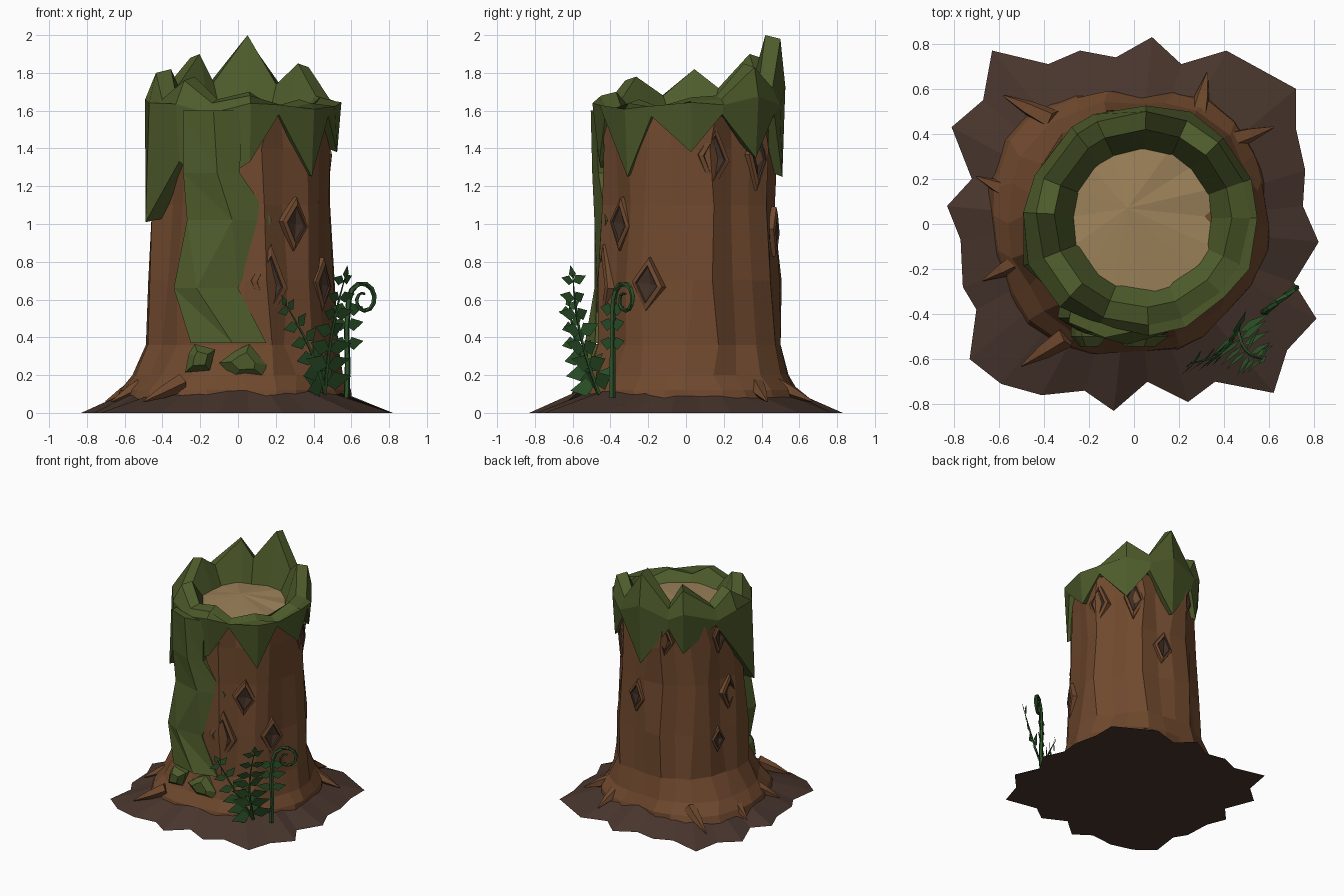
import bpy, bmesh, math, random
from mathutils import Vector

if "Cube" in bpy.data.objects:
    bpy.data.objects.remove(bpy.data.objects["Cube"])

random.seed(4)


def mat(name, rgb):
    m = bpy.data.materials.new(name)
    m.diffuse_color = (*rgb, 1)
    m.use_nodes = True
    m.node_tree.nodes["Principled BSDF"].inputs["Base Color"].default_value = m.diffuse_color
    return m


BARK = mat("bark", (0.16, 0.066, 0.027))
HOLLOW = mat("dark_bark", (0.055, 0.03, 0.02))
WOOD = mat("cut_wood", (0.33, 0.22, 0.10))
MOSS = mat("moss", (0.075, 0.105, 0.024))
DIRT = mat("dirt", (0.065, 0.036, 0.026))
FERN = mat("fern_green", (0.025, 0.085, 0.022))


def build(name, verts, faces, *mats, slots=None, fix=True):
    me = bpy.data.meshes.new(name)
    me.from_pydata([tuple(v) for v in verts], [], faces)
    for m in mats:
        me.materials.append(m)
    if slots:
        for p, s in zip(me.polygons, slots):
            p.material_index = s
    if fix:
        bm = bmesh.new()
        bm.from_mesh(me)
        bmesh.ops.recalc_face_normals(bm, faces=bm.faces)
        bm.to_mesh(me)
        bm.free()
    ob = bpy.data.objects.new(name, me)
    bpy.context.collection.objects.link(ob)
    return ob


def loft(name, rings, m, caps=True, wrap=False):
    n = len(rings[0])
    verts = [v for r in rings for v in r]
    faces = []
    for i in range(len(rings) if wrap else len(rings) - 1):
        a, b = i * n, (i + 1) % len(rings) * n
        faces += [(a + j, a + (j + 1) % n, b + (j + 1) % n, b + j) for j in range(n)]
    if caps and not wrap:
        k = (len(rings) - 1) * n
        faces += [tuple(range(n))[::-1], tuple(range(k, k + n))]
    return build(name, verts, faces, m)


def polar(cx, cy, r, deg, z):
    a = math.radians(deg)
    return Vector((cx + r * math.cos(a), cy + r * math.sin(a), z))


def tube(name, pts, radii, m, sides=5):
    rings = []
    for i, p in enumerate(pts):
        t = (Vector(pts[min(i + 1, len(pts) - 1)]) - Vector(pts[max(i - 1, 0)])).normalized()
        u = t.cross(Vector((0.4, 0.9, 0.1))).normalized()
        w = t.cross(u)
        rings.append([Vector(p) + radii[i] * (u * math.cos(k * math.tau / sides) + w * math.sin(k * math.tau / sides))
                      for k in range(sides)])
    return loft(name, rings, m)


# Dirt mound with a ragged edge
edge = [(.82, -.08), (.75, .08), (.76, .24), (.72, .42), (.72, .6), (.41, .77), (.21, .71), (.08, .83), (-.08, .74),
        (-.24, .77), (-.38, .71), (-.63, .77), (-.67, .55), (-.81, .43), (-.72, .2), (-.83, .08), (-.77, -.07),
        (-.76, -.28), (-.70, -.38), (-.73, -.6), (-.59, -.71), (-.41, -.76), (-.22, -.74), (-.09, -.83), (.06, -.7),
        (.24, -.79), (.36, -.7), (.62, -.75), (.68, -.56), (.81, -.42), (.71, -.26)]
inner = [Vector((x, y, 0)).normalized() * 0.56 for x, y in edge]
loft("dirt_mound", [[(x, y, 0) for x, y in edge],
                    [(v.x, v.y, 0.11 + random.uniform(-.01, .015)) for v in inner],
                    [(v.x * .6, v.y * .6, 0.13) for v in inner]], DIRT)

# Trunk: flared base, vertical ridges and creases
base = [.57, .58, .60, .61, .55, .6, .68, .69, .66, .66, .68, .64, .59, .61, .57, .58]
ridge = [1.02, 1.06, .94, .99, 1.03, .95, 1.0, 1.04, .96, 1.02, 1.01, .96]
N = 24
up_r = {.36: .475, .7: .475, 1.1: .455, 1.4: .455, 1.57: .455}
rings = []
for z, flare in [(.04, 1.06), (.12, .95), (.20, .55), (.36, .15), (.7, .05), (1.1, 0), (1.4, 0), (1.57, 0)]:
    ring = []
    for k in range(N):
        f = k * 16 / N
        i = int(f)
        b = base[i] + (base[(i + 1) % 16] - base[i]) * (f - i)
        u = up_r.get(z, .475) * ridge[k % 12]
        ring.append(polar(.025, .02, u + (b - u) * flare + random.uniform(-.01, .01),
                          k * 360 / N + random.uniform(-3, 3), z))
    rings.append(ring)
loft("trunk", rings, BARK)

# Cut wood top: a shallow faceted cone
CX, CY = .04, .025
disc = [polar(CX, CY, .36, k * 22.5, 1.575 + random.uniform(-.015, .015)) for k in range(16)]
build("cut_wood_top", disc + [Vector((-.03, .07, 1.605))], [(k, (k + 1) % 16, 16) for k in range(16)], WOOD, fix=False)

# Moss crown: 16 columns with peak heights and drip ends
peak = [1.67, 1.68, 1.85, 1.74, 2.0, 1.75, 1.9, 1.72, 1.82, 1.68, 1.78, 1.66, 1.70, 1.62, 1.66, 1.62]
drip = [1.38, 1.58, 1.35, 1.58, 1.25, 1.57, 1.37, 1.57, 1.33, 1.01, 1.33, 1.2, 1.33, 1.58, 1.25, 1.57]
crown = [[] for _ in range(6)]
for k in range(16):
    a = k * 22.5 + random.uniform(-3, 3) - (4 if k in (4, 6) else 0)
    h, d = peak[k], drip[k]
    g = 1.06 if k in (8, 9, 10) else 1
    shoulder = 1.60 + random.uniform(-.03, .03) + (h - 1.62) * .3
    spec = [(.305, 1.57), (.395, h), (.475, h - .02), (.51 * g + random.uniform(-.012, .015), max(shoulder, d + .05)),
            ((.57 if k == 9 else .485 * g), d), (.41, d + .03)]
    for ring, (r, z) in zip(crown, spec):
        ring.append(polar(CX, CY, r, a, z))
loft("moss_crown", crown, MOSS, wrap=True)

# Long moss patch down the front
patch = [(1.6, -.29, -.13, .02, -.475), (1.27, -.29, -.11, .01, -.465), (1.02, -.27, -.03, .18, -.45),
         (.66, -.34, -.22, .0, -.47), (.37, -.25, -.03, .15, -.50)]
pv = [Vector((x, y + .56 * (x + .03) ** 2 - (.035 if j == 1 else 0), z))
      for z, a, b, c, y in patch for j, x in enumerate((a, b, c))]
back = [Vector((v.x * .95, v.y + .09, v.z)) for v in pv]
pf = []
for i in range(4):
    for j in range(2):
        q = [3 * i + j, 3 * i + j + 1, 3 * i + j + 4, 3 * i + j + 3]
        pf += [(q[0], q[1], q[2]), (q[0], q[2], q[3])]
        pf += [(q[2] + 15, q[1] + 15, q[0] + 15), (q[3] + 15, q[2] + 15, q[0] + 15)]
loop = [0, 1, 2, 5, 8, 11, 14, 13, 12, 9, 6, 3]
pf += [(a, b, b + 15, a + 15) for a, b in zip(loop, loop[1:] + loop[:1])]
build("front_moss_patch", pv + back, pf, MOSS)

# Two loose moss clumps below the patch
for name, x, z, outline in (
        ("moss_clump_small", -.2, .285, [(-.08, -.07), (.05, -.06), (.08, .05), (-.03, .08), (-.06, .03)]),
        ("moss_clump_large", .03, .275, [(-.13, -.01), (-.05, -.09), (.11, -.085), (.12, -.02), (.03, .09), (-.05, .05)])):
    loft(name, [[(x + u * s, y, z + w * s) for u, w in outline] for s, y in ((1, -.44), (1, -.50), (.5, -.545))], MOSS)


# Diamond shaped knots: slim rim, dark hollow inside
def knot(i, deg, z, w, h):
    r = .462 + (.018 if z < .8 else 0)
    out = polar(0, 0, 1, deg, 0)
    side = Vector((0, 0, 1)).cross(out)
    c = polar(.025, .02, r, deg, z)
    vs = []
    for s, o in [(1.08, -.05), (1, .004), (.72, .012), (.66, .004)]:
        vs += [c + out * o + side * (u * w * s) + Vector((0, 0, v * h * s))
               for u, v in ((1, -.1), (.1, 1), (-1, .1), (-.1, -1))]
    vs.append(c - out * .012 + side * w * .15)
    fs = [(4 * a + k, 4 * a + (k + 1) % 4, 4 * a + 4 + (k + 1) % 4, 4 * a + 4 + k) for a in range(3) for k in range(4)]
    fs += [(12 + k, 12 + (k + 1) % 4, 16) for k in range(4)]
    build(f"bark_knot_{i}", vs, fs, BARK, HOLLOW, slots=[0] * 8 + [1] * 8, fix=False)


for i, kn in enumerate([(-53, 1.0, .085, .14), (-73, .68, .10, .21), (-28, .68, .09, .14), (16, 1.35, .085, .17),
                        (51, 1.35, .075, .17), (79, .96, .075, .13), (174, .98, .08, .14),
                        (159, .64, .06, .10), (110, 1.46, .06, .12), (162, 1.46, .06, .13)]):
    knot(i, *kn)

# Pointed roots gripping the mound
for i, (x0, y0, x1, y1) in enumerate([(-.36, .46, -.58, .57), (.28, .46, .325, .67), (.4, .36, .62, .43),
                                      (-.5, .12, -.70, .21), (-.48, -.15, -.67, -.25), (-.3, -.5, -.5, -.63)]):
    tube(f"root_{i}", [(x0, y0, .16), ((x0 + x1) / 2, (y0 + y1) / 2, .11), (x1, y1, .06)], [.05, .035, .004], BARK)


# Fern fronds: thin stem with paired folded leaflets
def leaflet(vs, fs, p, d, n, size):
    k = len(vs)
    w = d.cross(n).normalized() * size * .32
    vs += [p, p + d * size * .35 + w, p + d * size, p + d * size * .35 - w]
    fs += [(k, k + 1, k + 2), (k, k + 2, k + 3)]


def frond(name, a, b, bow, count, size):
    a, b, bow = Vector(a), Vector(b), Vector(bow)
    path = [a.lerp(b, t / 6) + bow * math.sin(math.pi * t / 6) for t in range(7)]
    tube(name + "_stem", path, [.011, .01, .009, .008, .007, .005, .002], FERN, 4)
    axis = (b - a).normalized()
    side = axis.cross(Vector((0.75, -.66, 0.1))).normalized()
    n = side.cross(axis)
    vs, fs = [], []
    for i in range(count):
        t = (i + .6) / count
        p = a.lerp(b, t) + bow * math.sin(math.pi * t)
        for s in (1, -1):
            d = (side * s + axis * .3 + n * random.uniform(-.3, .3)).normalized()
            leaflet(vs, fs, p, d, n, size * (1.15 - .6 * t))
    leaflet(vs, fs, b - axis * .02, axis, n, size * .5)
    build(name + "_leaflets", vs, fs, FERN, fix=False)


frond("left_frond", (.46, -.46, .1), (.25, -.62, .58), (.03, -.03, -.01), 6, .14)
frond("right_frond", (.46, -.46, .1), (.57, -.60, .73), (-.02, -.03, 0), 7, .15)

# Curled young frond
D = Vector((.8, .6, 0))
stem = [Vector((.575, -.39, .08)), Vector((.58, -.39, .25)), Vector((.575, -.39, .45))]
c = Vector((.665, -.325, .60))
for k in range(15):
    a = math.radians(180 - k * 33)
    r = .098 - k * .0048
    stem.append(c + D * r * math.cos(a) + Vector((0, 0, r * math.sin(a))))
tube("curled_frond", stem, [.016, .016, .015] + [.016 - k * .0006 for k in range(15)], FERN)
vs, fs = [], []
for t in (.36, .46, .54):
    for s in (1, -1):
        leaflet(vs, fs, Vector((.577, -.39, t)), (D * s + Vector((0, 0, .2))).normalized(), Vector((.6, -.8, 0)), .11)
build("curled_frond_leaflets", vs, fs, FERN, fix=False)
